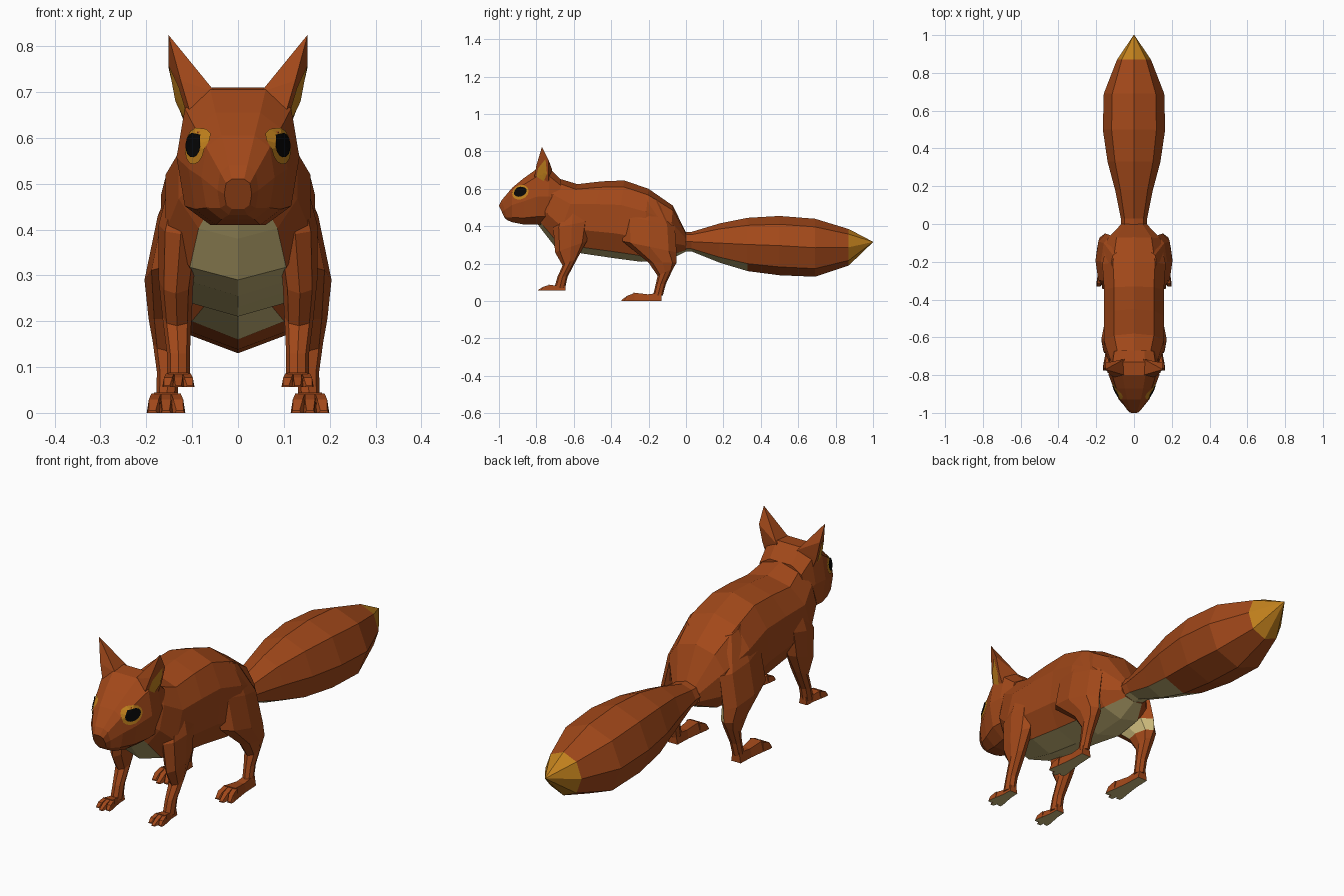
import bpy, bmesh, math
from mathutils import Vector
from mathutils.bvhtree import BVHTree

if "Cube" in bpy.data.objects:
    bpy.data.objects.remove(bpy.data.objects["Cube"])


def material(name, rgb):
    m = bpy.data.materials.new(name)
    m.diffuse_color = (*rgb, 1)
    m.use_nodes = True
    m.node_tree.nodes["Principled BSDF"].inputs["Base Color"].default_value = m.diffuse_color
    return m


MATS = [material("rust fur", (0.36, 0.065, 0.01)),
        material("cream fur", (0.58, 0.47, 0.19)),
        material("golden fur", (0.54, 0.22, 0.012)),
        material("black eye", (0.002, 0.002, 0.002))]
RUST, CREAM, GOLD, BLACK = range(4)


def finish(name, bm, colour=None, mirror=False, recalc=True):
    """Make an object, colouring faces by a rule on centre and normal."""
    if recalc:
        bmesh.ops.recalc_face_normals(bm, faces=bm.faces[:])
    bm.normal_update()
    if colour:
        for f in bm.faces:
            f.material_index = colour(f.calc_center_median(), f.normal)
    me = bpy.data.meshes.new(name)
    bm.to_mesh(me)
    bm.free()
    for m in MATS:
        me.materials.append(m)
    ob = bpy.data.objects.new(name, me)
    bpy.context.collection.objects.link(ob)
    if mirror:
        ob.modifiers.new("mirror", 'MIRROR').use_clip = False
    return ob


def skin(bm, rings):
    """Bridge successive rings of points and cap both ends."""
    vs = [[bm.verts.new(p) for p in r] for r in rings]
    n = len(vs[0])
    for a, b in zip(vs, vs[1:]):
        for k in range(n):
            bm.faces.new((a[k], a[(k + 1) % n], b[(k + 1) % n], b[k]))
    bm.faces.new(vs[0])
    bm.faces.new(vs[-1])


def power(v, e):
    return math.copysign(abs(v) ** e, v)


def upright(sections, n, phase=0.0, e=0.85):
    """Rings through a top (y, z) and bottom (y, z) point with a half width."""
    out = []
    for ty, tz, by, bz, w in sections:
        ring = []
        for k in range(n):
            a = 2 * math.pi * (k + phase) / n
            c = math.cos(a) / (math.cos(math.pi / n) if phase else 1)
            t = (1 + power(c, e)) / 2
            ring.append((w * power(math.sin(a), e), by + (ty - by) * t, bz + (tz - bz) * t))
        out.append(ring)
    return out


def limb(sections, n=8):
    """Level rings: x, y, z, x radius, y radius, and tilt in z towards the back."""
    return [[(x + rx * math.cos(2 * math.pi * k / n), y + ry * math.sin(2 * math.pi * k / n),
              z + tilt * math.sin(2 * math.pi * k / n)) for k in range(n)]
            for x, y, z, rx, ry, tilt in sections]


# Body with cream chest and belly
bm = bmesh.new()
skin(bm, upright([(-.74, .68, -.80, .42, .10), (-.68, .655, -.77, .38, .135),
                  (-.58, .625, -.70, .29, .165), (-.45, .64, -.56, .255, .165),
                  (-.33, .645, -.39, .23, .165), (-.20, .60, -.24, .21, .175),
                  (-.07, .51, -.09, .22, .145), (.0, .365, .0, .265, .07)], 10))
finish("body", bm, lambda c, n: CREAM if abs(c.x) < .08 and n.z < -.1 and c.z < .42 else RUST)

# Tail with golden tip and cream underside at the root
bm = bmesh.new()
skin(bm, upright([(-.04, .37, -.04, .265, .07), (.03, .37, .03, .265, .07),
                  (.18, .415, .18, .205, .10), (.33, .445, .33, .16, .14),
                  (.50, .455, .50, .138, .165), (.69, .44, .69, .13, .16),
                  (.87, .385, .87, .19, .09), (1.0, .317, 1.0, .315, .002)], 8, e=.95))
finish("tail", bm, lambda c, n: GOLD if c.y > .88 else
       CREAM if c.y < .28 and n.z < -.6 else RUST)

# Head
bm = bmesh.new()
skin(bm, upright([(-1.0, .51, -.97, .445, .03), (-.985, .54, -.955, .432, .045),
                  (-.93, .605, -.93, .422, .08), (-.87, .655, -.87, .41, .108),
                  (-.80, .705, -.80, .41, .134), (-.73, .71, -.74, .41, .13),
                  (-.67, .65, -.68, .43, .12)], 10, .5, .68))
head = finish("head", bm)

# Ears: pointed hulls
bm = bmesh.new()
for p in [(.05, -.80, .70), (.05, -.715, .70), (.10, -.815, .64), (.11, -.735, .615),
          (.152, -.77, .825), (.152, -.735, .755), (.135, -.735, .68), (.125, -.80, .725)]:
    bm.verts.new(p)
bmesh.ops.convex_hull(bm, input=bm.verts[:])
ear = finish("ear", bm, None, True)


# Thin coloured plates draped on the side of a part, outlined in (y, z)
def plate(name, target, centre, outline, lift, mat):
    me = target.data
    tree = BVHTree.FromPolygons([v.co for v in me.vertices], [p.vertices[:] for p in me.polygons])
    bm = bmesh.new()
    cy, cz = centre

    def drape(y, z):
        hit, normal, _, _ = tree.ray_cast(Vector((1, y, z)), Vector((-1, 0, 0)))
        return bm.verts.new(hit + normal * lift) if hit else None
    rings = [[drape(cy + (y - cy) * f, cz + (z - cz) * f) for y, z in outline]
             for f in (.3, .65, 1)]
    n = len(outline)
    bm.faces.new(rings[0])
    for a, b in zip(rings, rings[1:]):
        for k in range(n):
            quad = (a[k], b[k], b[(k + 1) % n], a[(k + 1) % n])
            if all(quad):
                bm.faces.new(quad)
    for f in bm.faces[:]:
        f.normal_update()
        if f.normal.x < 0:
            f.normal_flip()
    finish(name, bm, lambda c, nn: mat, True, False)


def ellipse(cy, cz, ry, rz, tilt, n=14):
    pts = []
    for k in range(n):
        a = 2 * math.pi * k / n
        u, v = ry * math.cos(a), rz * math.sin(a)
        pts.append((cy + u * math.cos(tilt) - v * math.sin(tilt),
                    cz + u * math.sin(tilt) + v * math.cos(tilt)))
    return pts


# Eyes and golden inner ears
plate("eye_rim", head, (-.884, .581), ellipse(-.884, .581, .046, .037, .5), .003, GOLD)
plate("eye", head, (-.883, .583), ellipse(-.883, .583, .035, .025, .4), .007, BLACK)
plate("inner_ear", ear, (-.77, .69), [(-.75, .76), (-.79, .71), (-.802, .645),
                                      (-.765, .632), (-.742, .68)], .004, GOLD)

# Legs
bm = bmesh.new()
skin(bm, limb([(.10, -.60, .52, .045, .05, 0), (.125, -.61, .41, .048, .10, .02),
               (.135, -.615, .29, .038, .085, .03), (.133, -.62, .21, .032, .04, .02),
               (.13, -.66, .13, .025, .027, 0), (.13, -.675, .07, .025, .029, 0)]))
finish("front_leg", bm, None, True)

bm = bmesh.new()
skin(bm, limb([(.09, -.20, .56, .03, .05, -.02), (.125, -.20, .43, .05, .14, -.03),
               (.152, -.195, .29, .052, .145, -.03), (.153, -.125, .205, .042, .075, 0),
               (.153, -.11, .155, .033, .042, .02), (.153, -.135, .09, .024, .027, 0),
               (.155, -.15, .03, .023, .026, 0)]))
finish("hind_leg", bm, lambda c, n: CREAM if n.x < -.6 and .2 < c.z < .33 else RUST, True)


# Feet with splayed toes and cream soles
def foot(name, x, floor, heel, ball, tip, h, w):
    bm = bmesh.new()

    def block(sections):
        skin(bm, [[(cx - hw, y, floor), (cx - hw * .7, y, floor + t),
                   (cx + hw * .7, y, floor + t), (cx + hw, y, floor)]
                  for cx, y, hw, t in sections])
    block([(x, heel, w * .55, h), (x, (heel + ball) / 2, w * .62, h * .8), (x, ball, w * .85, h)])
    for i in (-1, 0, 1):
        block([(x + i * w * .5, ball + .005, w * .34, h * .95),
               (x + i * w * .62, (ball + tip) / 2, w * .36, h * .65),
               (x + i * w * .7, tip + abs(i) * .015, w * .25, h * .12)])
    finish(name, bm, lambda c, n: CREAM if n.z < -.8 else RUST, True)


foot("front_foot", .13, .056, -.645, -.735, -.79, .032, .036)
foot("hind_foot", .157, 0, -.13, -.28, -.345, .045, .043)
